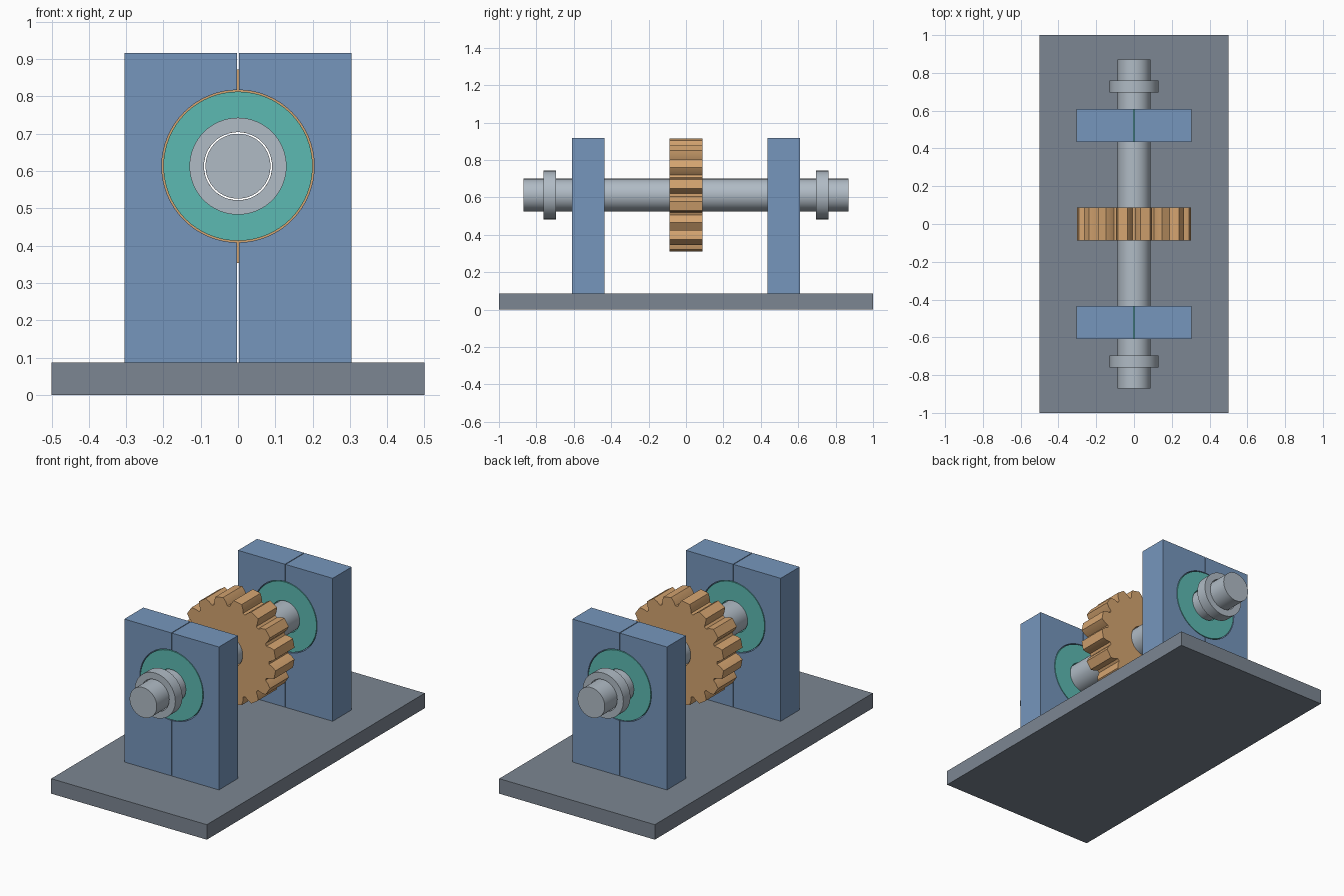
import bpy, bmesh, math

if "Cube" in bpy.data.objects:
    bpy.data.objects.remove(bpy.data.objects["Cube"])

AXLE_Z = 0.613


def material(name, r, g, b):
    lin = lambda c: ((c / 255 + 0.055) / 1.055) ** 2.4
    m = bpy.data.materials.new(name)
    m.diffuse_color = (lin(r), lin(g), lin(b), 1)
    m.use_nodes = True
    m.node_tree.nodes["Principled BSDF"].inputs["Base Color"].default_value = m.diffuse_color
    return m


GREY = material("slate grey", 124, 134, 146)
BLUE = material("steel blue", 118, 150, 188)
TEAL = material("teal", 92, 186, 178)
STEEL = material("pale steel", 176, 187, 197)
BRONZE = material("bronze", 212, 164, 112)


def finish(bm, name, mat, smooth=True):
    bmesh.ops.recalc_face_normals(bm, faces=bm.faces)
    me = bpy.data.meshes.new(name)
    bm.to_mesh(me)
    bm.free()
    me.materials.append(mat)
    ob = bpy.data.objects.new(name, me)
    bpy.context.collection.objects.link(ob)
    if smooth:
        bpy.ops.object.select_all(action='DESELECT')
        ob.select_set(True)
        bpy.context.view_layer.objects.active = ob
        bpy.ops.object.shade_smooth_by_angle(angle=math.radians(30))
    return ob


def prism(name, outline, y0, y1, mat, smooth=True):
    """Extrude an (x, z) outline along y."""
    bm = bmesh.new()
    a = [bm.verts.new((x, y0, z)) for x, z in outline]
    b = [bm.verts.new((x, y1, z)) for x, z in outline]
    bm.faces.new(a)
    bm.faces.new(b)
    n = len(a)
    for i in range(n):
        j = (i + 1) % n
        bm.faces.new((a[i], a[j], b[j], b[i]))
    return finish(bm, name, mat, smooth)


def ring(name, polar, bore, y0, y1, mat):
    """Ring on the axle from an outer list of (radius, angle) and a bore radius."""
    bm = bmesh.new()

    def loop(y, r_in=None):
        return [bm.verts.new(((r_in or r) * math.cos(t), y,
                              AXLE_Z + (r_in or r) * math.sin(t))) for r, t in polar]

    loops = [loop(y0), loop(y1), loop(y1, bore), loop(y0, bore)]
    n = len(polar)
    for k in range(4):
        p, q = loops[k], loops[(k + 1) % 4]
        for i in range(n):
            j = (i + 1) % n
            bm.faces.new((p[i], p[j], q[j], q[i]))
    return finish(bm, name, mat)


def circle(r, n=64):
    return [(r, 2 * math.pi * i / n) for i in range(n)]


# Base plate
prism("base_plate", [(-0.5, 0), (0.5, 0), (0.5, 0.087), (-0.5, 0.087)],
      -1, 1, GREY, smooth=False)

# Shaft
prism("shaft", [(r * math.cos(t), AXLE_Z + r * math.sin(t)) for r, t in circle(0.087)],
      -0.87, 0.87, STEEL)

# Gear: sixteen teeth, with valleys on the vertical and horizontal axes
TEETH = 16
tooth = [(0.26, 9.6), (0.283, 7.6), (0.304, 4.8)]  # radius, half angle in degrees
flanks = [(r, -a) for r, a in tooth] + [(r, a) for r, a in reversed(tooth)]
gear_outline = [(r, math.radians((k + 0.5) * 360 / TEETH + a))
                for k in range(TEETH) for r, a in flanks]
ring("gear", gear_outline, 0.0913, -0.087, 0.087, BRONZE)

# Split supports, bearings and collars at both ends
HOLE, GAP, HALF_W, TOP, BOTTOM = 0.2043, 0.0022, 0.304, 0.917, 0.087
t0 = math.acos(GAP / HOLE)
for end, s in (("front", -1), ("back", 1)):
    y0, y1 = sorted((s * 0.435, s * 0.609))
    for side, m in (("left", -1), ("right", 1)):
        outline = [(m * GAP, BOTTOM), (m * HALF_W, BOTTOM),
                   (m * HALF_W, TOP), (m * GAP, TOP)]
        for i in range(33):
            t = t0 - 2 * t0 * i / 32
            outline.append((m * HOLE * math.cos(t), AXLE_Z + HOLE * math.sin(t)))
        prism(f"{end}_support_{side}", outline, y0, y1, BLUE)
    ring(f"{end}_bearing", circle(0.2), 0.0913, y0, y1, TEAL)
    c0, c1 = sorted((s * 0.696, s * 0.761))
    ring(f"{end}_collar", circle(0.13), 0.0913, c0, c1, STEEL)
